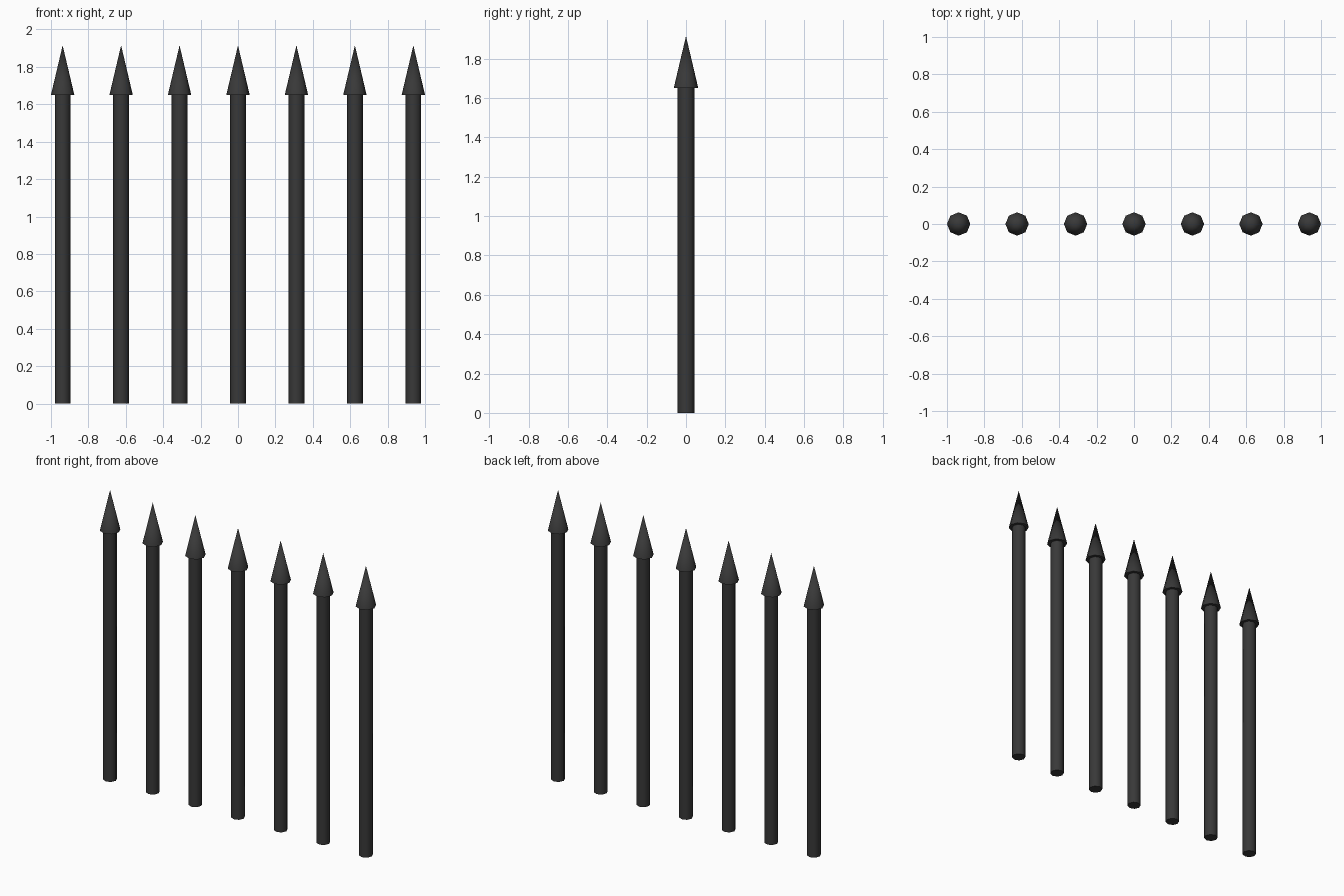
import bpy
import math

cube = bpy.data.objects.get("Cube")
if cube:
    bpy.data.objects.remove(cube, do_unlink=True)

# Dark iron
iron = bpy.data.materials.new("dark_iron")
iron.use_nodes = True
COLOR = (0.04, 0.04, 0.04, 1)
iron.diffuse_color = COLOR
iron.node_tree.nodes["Principled BSDF"].inputs["Base Color"].default_value = COLOR

COUNT, SPACING, SIDES = 7, 0.3125, 8
SHAFT_RADIUS, TIP_RADIUS = 0.042, 0.0625
SHAFT_TOP, TIP_TOP = 1.65, 1.915


def add_part(name, x, bottom, top, r_bottom, r_top):
    """Eight-sided upright cylinder or cone, smooth around its side."""
    bpy.ops.mesh.primitive_cone_add(
        vertices=SIDES, radius1=r_bottom, radius2=r_top, depth=top - bottom,
        location=(x, 0, (bottom + top) / 2))
    part = bpy.context.object
    part.name = name
    part.data.materials.append(iron)
    bpy.ops.object.shade_smooth_by_angle(angle=math.radians(60))
    return part


# Row of spiked railings
for i in range(COUNT):
    x = (i - (COUNT - 1) / 2) * SPACING
    add_part(f"shaft_{i + 1}", x, 0, SHAFT_TOP, SHAFT_RADIUS, SHAFT_RADIUS)
    add_part(f"spike_{i + 1}", x, SHAFT_TOP, TIP_TOP, TIP_RADIUS, 0)
